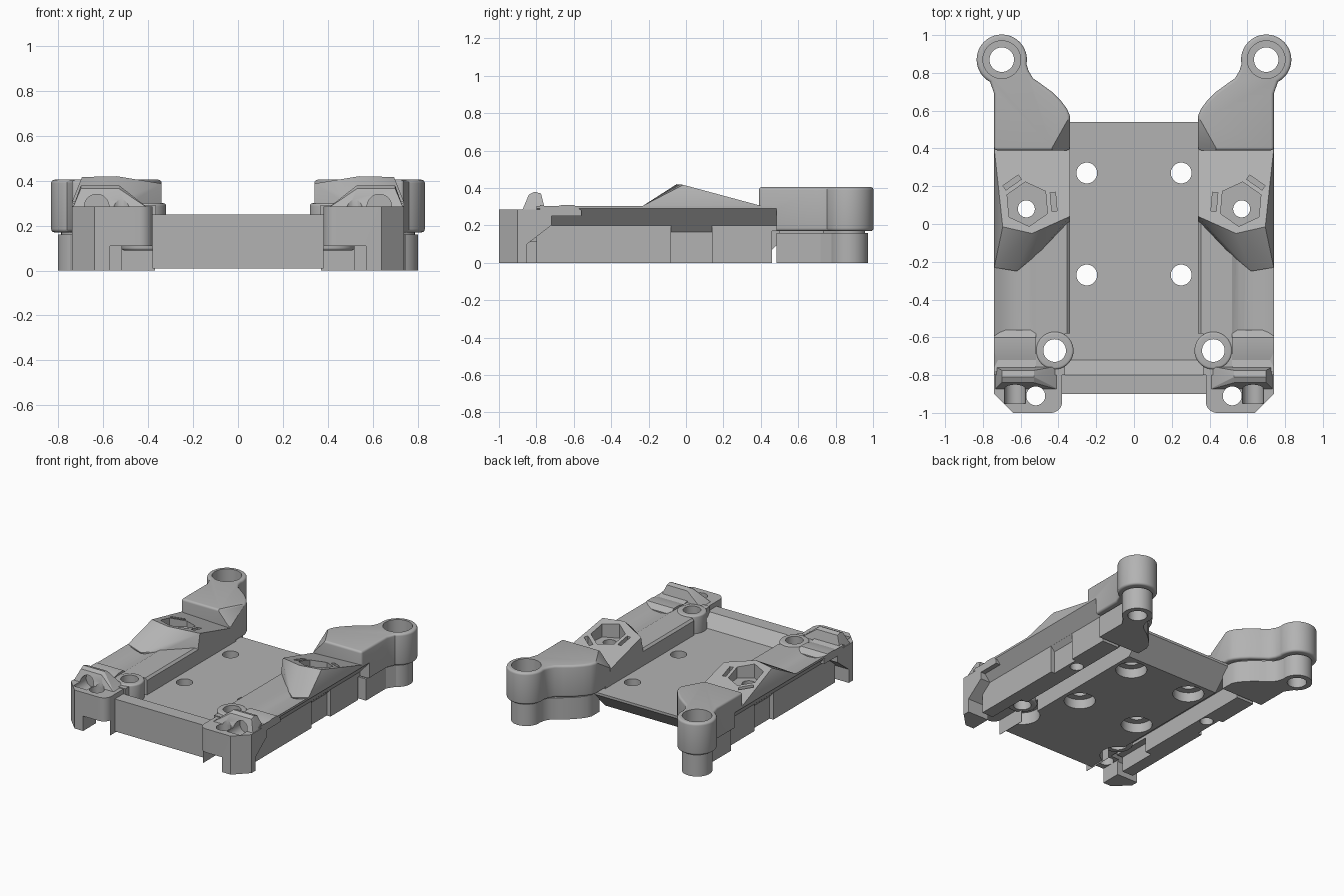
import bpy, bmesh, math
from mathutils import Vector

if "Cube" in bpy.data.objects:
    bpy.data.objects.remove(bpy.data.objects["Cube"])

grey = bpy.data.materials.new("plain_grey")
grey.use_nodes = True
tone = (0.45, 0.45, 0.45, 1)
grey.diffuse_color = tone
grey.node_tree.nodes["Principled BSDF"].inputs["Base Color"].default_value = tone


def make(name, bm):
    bmesh.ops.recalc_face_normals(bm, faces=bm.faces)
    mesh = bpy.data.meshes.new(name)
    bm.to_mesh(mesh)
    bm.free()
    obj = bpy.data.objects.new(name, mesh)
    bpy.context.collection.objects.link(obj)
    return obj


def extrude(name, outline, axis, lo, hi):
    """Extrude a 2D outline along x, y or z; the other axes keep their order."""
    bm = bmesh.new()
    verts = []
    for p in outline:
        co = list(p)
        co.insert("xyz".index(axis), lo)
        verts.append(bm.verts.new(co))
    face = bm.faces.new(verts)
    new = bmesh.ops.extrude_face_region(bm, geom=[face])["geom"]
    step = Vector([hi - lo if a == axis else 0 for a in "xyz"])
    bmesh.ops.translate(bm, vec=step, verts=[g for g in new if isinstance(g, bmesh.types.BMVert)])
    return make(name, bm)


def ring(cx, cy, r, n=40, start=0):
    return [(cx + r * math.cos(start + math.tau * i / n),
             cy + r * math.sin(start + math.tau * i / n)) for i in range(n)]


def arc(cx, cy, r, a, b, n=16):
    return [(cx + r * math.cos(math.radians(a + (b - a) * i / n)),
             cy + r * math.sin(math.radians(a + (b - a) * i / n))) for i in range(n + 1)]


def cyl(name, x, y, r, lo, hi):
    return extrude(name, ring(x, y, r), "z", lo, hi)


def box(name, x0, x1, y0, y1, z0, z1):
    return extrude(name, [(x0, y0), (x1, y0), (x1, y1), (x0, y1)], "z", z0, z1)


def hull(name, points):
    bm = bmesh.new()
    for p in points:
        bm.verts.new(p)
    out = bmesh.ops.convex_hull(bm, input=bm.verts)
    bmesh.ops.delete(bm, geom=[v for v in out["geom_interior"]
                               if isinstance(v, bmesh.types.BMVert)], context="VERTS")
    bmesh.ops.dissolve_limit(bm, angle_limit=0.01, verts=bm.verts, edges=bm.edges)
    return make(name, bm)


def finish(obj, cutters=(), bevel=0):
    """Round edges, cut, mirror to the other side, then bake and shade."""
    if bevel:
        mod = obj.modifiers.new("round", "BEVEL")
        mod.width, mod.segments = bevel, 4
        mod.limit_method, mod.angle_limit = "ANGLE", math.radians(60)
    for c in cutters:
        mod = obj.modifiers.new("cut", "BOOLEAN")
        mod.object, mod.operation, mod.solver = c, "DIFFERENCE", "EXACT"
    obj.modifiers.new("mirror", "MIRROR").use_mirror_merge = False
    bpy.context.view_layer.update()
    baked = obj.evaluated_get(bpy.context.evaluated_depsgraph_get())
    mesh = bpy.data.meshes.new_from_object(baked)
    obj.modifiers.clear()
    obj.data = mesh
    # Open the centre seam so that no wall is left inside
    bm = bmesh.new()
    bm.from_mesh(mesh)
    seam = [f for f in bm.faces if all(abs(v.co.x) < 1e-5 for v in f.verts)]
    bmesh.ops.delete(bm, geom=seam, context="FACES")
    bmesh.ops.remove_doubles(bm, verts=bm.verts, dist=1e-5)
    bm.to_mesh(mesh)
    bm.free()
    mesh.materials.clear()
    mesh.materials.append(grey)
    for p in mesh.polygons:
        p.use_smooth = True
        p.material_index = 0
    mesh.set_sharp_from_angle(angle=math.radians(24))


# Cutters shared by several parts
screw = cyl("screw_cut", 0.42, -0.67, 0.06, -0.1, 0.5)
screw_room = cyl("screw_room_cut", 0.42, -0.67, 0.12, -0.1, 0.1)
nut_bore = cyl("nut_bore_cut", 0.57, 0.08, 0.045, -0.1, 0.5)
leg_hole = cyl("leg_hole_cut", 0.52, -0.91, 0.05, -0.1, 0.5)
tube = extrude("tube_cut", ring(0.63, 0.285, 0.055), "y", -0.95, -0.8)
foot_notch = box("foot_notch_cut", 0.382, 0.57, -1.1, -0.5, -0.1, 0.11)
cutters = [screw, screw_room, nut_bore, leg_hole, tube, foot_notch]

# Floor slab with raised front lip and undercut back edge
floor_cuts = [screw, screw_room]
for y in (-0.27, 0.27):
    floor_cuts += [cyl("floor_hole_cut", 0.25, y, 0.055, -0.1, 0.5),
                   cyl("floor_bore_cut", 0.25, y, 0.105, -0.1, 0.08)]
slab = extrude("floor_slab", [(-0.9, 0.01), (0.4, 0.01), (0.54, 0.15), (0.54, 0.168),
                              (-0.72, 0.168), (-0.8, 0.25), (-0.9, 0.25)], "x", 0, 0.38)
finish(slab, floor_cuts)
cutters += floor_cuts[2:]

# Side rails: grooved top, sloped overhang, channel underneath
trough = [(0.52, 0.295), (0.55, 0.28), (0.6, 0.27), (0.66, 0.275), (0.71, 0.29), (0.74, 0.305)]
section = ([(0.34, 0.13), (0.34, 0.275), (0.355, 0.29)] + trough +
           [(0.74, 0.29), (0.66, 0.2), (0.66, 0), (0.52, 0), (0.52, 0.13)])
rail = extrude("side_rail", section, "y", -0.8, 0.46)
side_slot = extrude("side_slot_cut", [(0.63, -0.1), (0.63, 0.165), (0.68, 0.222), (0.7, -0.1)],
                    "y", -0.08, 0.14)
inner_step = box("inner_step_cut", 0.3, 0.365, -0.9, -0.58, 0.1, 0.5)
finish(rail, [screw, foot_notch, nut_bore, side_slot, inner_step, tube])
cutters += [side_slot, inner_step]

# Screw bosses near the front
boss = cyl("screw_boss", 0.42, -0.67, 0.1, 0.09, 0.3)
finish(boss, [screw], 0.012)


# Peaked nut mounts with hexagonal pocket and two slots
def roof(x, y):
    return (x, y, 0.305 + 0.04 * (x - 0.74) - 0.274 * (y - 0.4))


base = [(x, y, 0.2) for x, y in ((0.34, 0), (0.5, -0.15), (0.34, 0.4), (0.66, 0.4), (0.66, -0.2))]
crest = [roof(x, y) for x, y in ((0.74, 0.4), (0.34, 0.4), (0.34, 0.04), (0.54, -0.05), (0.695, -0.015))]
skirt = [(0.74, 0.4, 0.29), (0.74, -0.23, 0.29), (0.74, -0.23, 0.305), (0.62, -0.25, 0.28), (0.5, -0.15, 0.29)]
mount = hull("nut_mount", base + crest + skirt)
centre = Vector((0.565, 0.105))
pocket = extrude("nut_pocket_cut", ring(*centre, 0.118, 6, math.radians(25)), "z", 0.305, 0.5)
mount_cuts = [nut_bore, pocket, side_slot]
for deg in (55, 175):
    out = Vector((math.cos(math.radians(deg)), math.sin(math.radians(deg))))
    side = Vector((-out.y, out.x))
    mid = centre + out * 0.14
    corners = [mid + out * a * 0.014 + side * b * 0.05 for a, b in ((-1, -1), (1, -1), (1, 1), (-1, 1))]
    mount_cuts.append(extrude("slot_cut", corners, "z", 0.3, 0.5))
finish(mount, mount_cuts)
cutters += [pocket] + mount_cuts[3:]


# Back arms ending in round eyes: upper body over a slightly inset lower body
def arm_outline(inset, front):
    return ([(0.34 + inset, front), (0.74 - inset, front), (0.74 - inset, 0.69 + inset)] +
            arc(0.7, 0.87, 0.133 - inset, -62, 190, 36) +
            [(0.558 + inset, 0.81), (0.535 + inset, 0.772), (0.49 + inset, 0.74),
             (0.435 + inset, 0.7), (0.385 + inset, 0.65), (0.355 + inset, 0.61), (0.34 + inset, 0.575)])


eye = cyl("eye_cut", 0.7, 0.87, 0.1, 0.2, 0.5)
eye_low = cyl("eye_low_cut", 0.7, 0.87, 0.065, -0.1, 0.3)
facet = hull("facet_cut", [(0.3, 0.667, 0.42), (0.46, 0.38, 0.42), (0.3, 0.38, 0.42), (0.3, 0.38, 0.24)])
overhang = extrude("overhang_cut", [(0.66, 0.1), (0.66, 0.2), (0.74, 0.29), (0.8, 0.29), (0.8, 0.1)],
                   "y", 0.3, 0.485)
upper = extrude("arm_upper", arm_outline(0, 0.39), "z", 0.17, 0.405)
finish(upper, [eye, eye_low, facet, overhang], 0.016)
lower = extrude("arm_lower", arm_outline(0.03, 0.485), "z", 0, 0.16)
finish(lower, [eye_low])
neck = extrude("arm_neck", arm_outline(0.045, 0.5), "z", 0.15, 0.19)
finish(neck, [eye_low])
cutters += [eye, eye_low, facet, overhang]

# Front feet with chamfered outer corner, rounded inner corner and sloped underside
foot = extrude("front_foot", arc(0.44, -0.94, 0.06, 180, 270, 8) +
               [(0.64, -1), (0.74, -0.9), (0.74, -0.72), (0.38, -0.72)], "z", 0, 0.285)
under = extrude("foot_under_cut", [(-0.85, -0.1), (-0.85, 0.1), (-0.72, 0.2), (-0.6, 0.2), (-0.6, -0.1)],
                "x", 0.5, 0.8)
finish(foot, [foot_notch, leg_hole, tube, under, screw])
cutters.append(under)

# Tube clips above the front feet, with a ridged saddle behind
clip = hull("tube_clip", [(x, y, 0.27) for x in (0.39, 0.74) for y in (-0.88, -0.75)] +
            [(x, y, z) for x in (0.53, 0.7) for y, z in ((-0.84, 0.365), (-0.81, 0.38), (-0.775, 0.37))])
finish(clip, [tube, screw, leg_hole])
saddle = extrude("clip_saddle", [(-0.78, 0.25), (-0.78, 0.31), (-0.72, 0.295), (-0.66, 0.31),
                                 (-0.6, 0.31), (-0.56, 0.28), (-0.56, 0.25)], "x", 0.52, 0.74)
finish(saddle, [screw])

for c in cutters:
    bpy.data.objects.remove(c)
